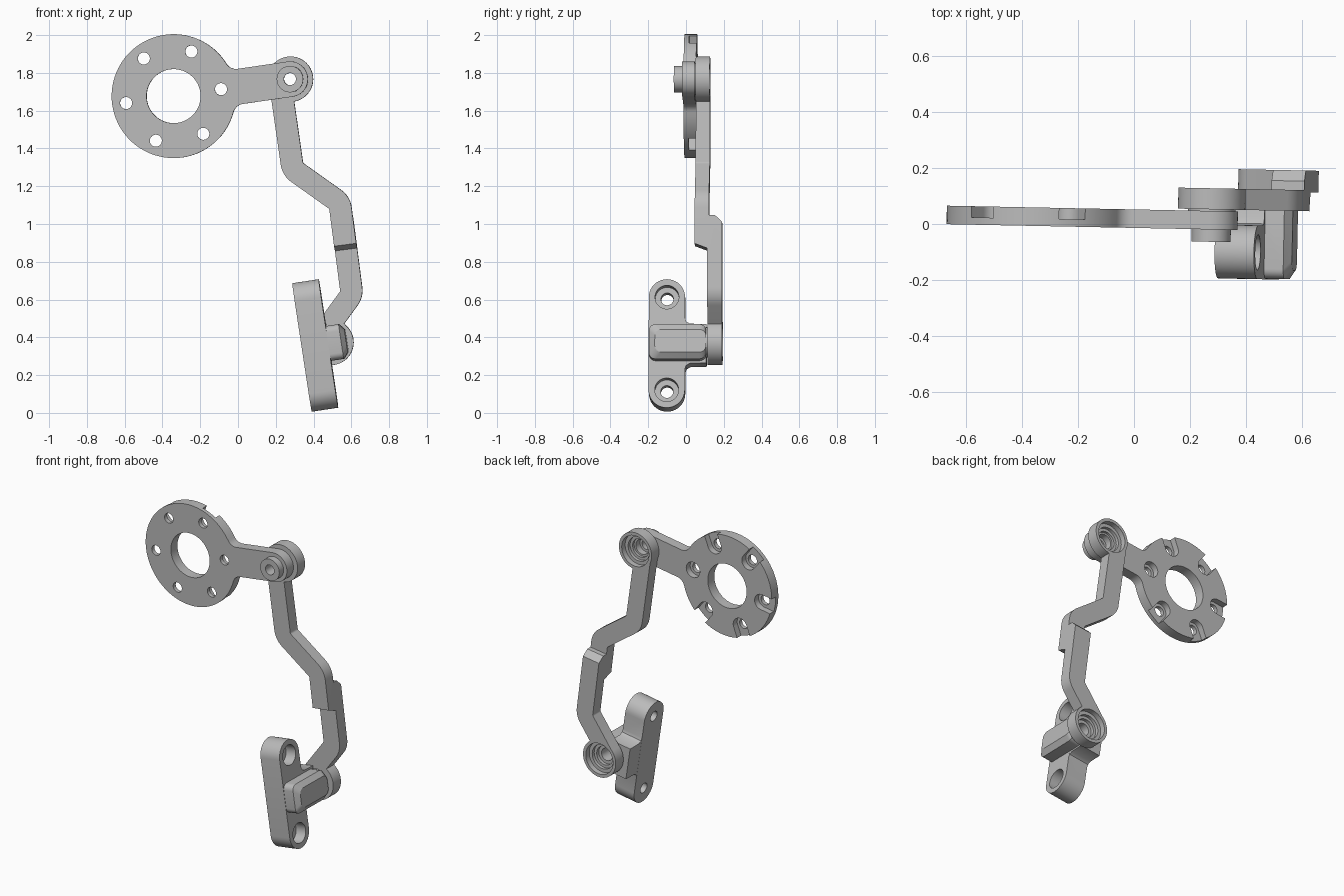
import bpy, bmesh, math
from mathutils import Matrix, Vector

if "Cube" in bpy.data.objects:
    bpy.data.objects.remove(bpy.data.objects["Cube"])

grey = bpy.data.materials.new("machined_grey")
grey.use_nodes = True
COLOR = (0.5, 0.5, 0.5, 1)
grey.diffuse_color = COLOR
grey.node_tree.nodes["Principled BSDF"].inputs["Base Color"].default_value = COLOR


def frame(u, v, w, origin):
    m = Matrix((u, v, w)).transposed().to_4x4()
    m.translation = origin
    return m


# Outlines lie in the x-z plane and are extruded along y
FRONT = frame((1, 0, 0), (0, 0, 1), (0, 1, 0), (0, 0, 0))


def solid(name, layers, space=FRONT):
    """Loft matching outlines given as (outline, depth)."""
    bm = bmesh.new()
    rings = [[bm.verts.new(space @ Vector((p[0], p[1], d))) for p in pts] for pts, d in layers]
    n = len(rings[0])
    for a, b in zip(rings, rings[1:]):
        for i in range(n):
            j = (i + 1) % n
            bm.faces.new((a[i], a[j], b[j], b[i]))
    bm.faces.new(rings[0])
    bm.faces.new(rings[-1])
    bmesh.ops.recalc_face_normals(bm, faces=bm.faces)
    mesh = bpy.data.meshes.new(name)
    bm.to_mesh(mesh)
    bm.free()
    mesh.materials.append(grey)
    ob = bpy.data.objects.new(name, mesh)
    bpy.context.collection.objects.link(ob)
    return ob


def prism(name, pts, d0, d1, space=FRONT):
    return solid(name, [(pts, d0), (pts, d1)], space)


def arc(c, r, a0, a1, n=12):
    return [(c[0] + r * math.cos(a0 + (a1 - a0) * i / n),
             c[1] + r * math.sin(a0 + (a1 - a0) * i / n)) for i in range(n + 1)]


def circle(c, r, n=48):
    return arc(c, r, 0, math.tau, n)[:-1]


def stadium(a, b, r):
    t = math.atan2(b[1] - a[1], b[0] - a[0])
    q = math.pi / 2
    return arc(b, r, t - q, t + q, 20) + arc(a, r, t + q, t + 3 * q, 20)


def rounded_rect(x0, x1, y0, y1, r):
    q = math.pi / 2
    corners = ((x1 - r, y1 - r), (x0 + r, y1 - r), (x0 + r, y0 + r), (x1 - r, y0 + r))
    return [p for i, c in enumerate(corners) for p in arc(c, r, i * q, (i + 1) * q, 6)]


def ribbon(path, half, r=0.075, n=8):
    """Constant-width strip along a path with rounded bends."""
    pts = [Vector(p) for p in path]
    left, right = [], []

    def add(p, d):
        side = Vector((-d.y, d.x)) * half
        left.append(p + side)
        right.append(p - side)

    add(pts[0], (pts[1] - pts[0]).normalized())
    for a, b, c in zip(pts, pts[1:], pts[2:]):
        d0, d1 = (b - a).normalized(), (c - b).normalized()
        turn = math.atan2(d0.x * d1.y - d0.y * d1.x, d0.dot(d1))
        s = math.copysign(1, turn)
        centre = b - d0 * r * math.tan(abs(turn) / 2) + Vector((-d0.y, d0.x)) * s * r
        for i in range(n + 1):
            d = Matrix.Rotation(turn * i / n, 2) @ d0
            add(centre + Vector((d.y, -d.x)) * s * r, d)
    add(pts[-1], (pts[-1] - pts[-2]).normalized())
    return left + right[::-1]


def combine(base, others, operation):
    for other in others:
        mod = base.modifiers.new("combine", "BOOLEAN")
        mod.object, mod.operation, mod.solver = other, operation, "EXACT"
        bpy.context.view_layer.objects.active = base
        bpy.ops.object.modifier_apply(modifier=mod.name)
        bpy.data.objects.remove(other)


# Shared pivots
UPPER, LOWER = (0.276, 1.767), (0.489, 0.373)

# Mounting disc with its arm, filleted at the junction
hub, R, h, f = (-0.341, 1.677), 0.328, 0.094, 0.06
tilt = math.atan2(UPPER[1] - hub[1], UPPER[0] - hub[0])
reach = math.dist(hub, UPPER)
fx = math.sqrt((R + f) ** 2 - (h + f) ** 2)
t = math.atan2(h + f, fx)
q = math.pi / 2
outline = (arc((0, 0), R, t, math.tau - t, 72)
           + arc((fx, -h - f), f, math.pi - t, q, 8)
           + arc((reach, 0), h, -q, q, 24)
           + arc((fx, h + f), f, -q, t - math.pi, 8))
c, s = math.cos(tilt), math.sin(tilt)
DISC = frame((c, 0, s), (-s, 0, c), (0, 1, 0), (hub[0], 0, hub[1]))
disc = prism("mounting_disc", outline, -0.014, 0.052, DISC)
combine(disc, [prism("boss", circle(UPPER, 0.07), -0.058, 0.0),
               prism("spacer", circle(UPPER, 0.085), 0.04, 0.062)], "UNION")
cuts = [prism("cut", circle((0, 0), 0.143, 64), -0.1, 0.1, DISC),
        prism("cut", circle(UPPER, 0.032), -0.1, 0.1),
        prism("cut", circle(UPPER, 0.048), 0.02, 0.1)]
for k in range(6):
    a = k * math.tau / 6
    near, far = [(d * math.cos(a), d * math.sin(a)) for d in (0.254, 0.45)]
    pocket = stadium(near, far, 0.05) if k else circle(near, 0.05)
    cuts += [prism("cut", circle(near, 0.032, 32), -0.1, 0.1, DISC),
             prism("cut", pocket, 0.012, 0.1, DISC)]
combine(disc, cuts, "DIFFERENCE")


# Cranked link: two offset layers meeting on the lower straight run
def on_run(z):
    return (0.537 + (1.113 - z) * 0.13, z)


top_path = [(0.221, 1.756), (0.288, 1.290), (0.537, 1.113)]
low_path = [(0.600, 0.628), (0.440, 0.408)]
link = solid("cranked_link", [(ribbon(top_path + [on_run(z)], 0.059), d)
                              for z, d in ((0.89, 0.058), (0.862, 0.133))])
lower = solid("lower_link", [(ribbon([on_run(z)] + low_path, 0.059), d)
                             for z, d in ((1.04, 0.125), (1.04, 0.165), (1.005, 0.203))])
combine(link, [lower, prism("eye", circle(UPPER, 0.12, 64), 0.058, 0.133),
               prism("eye", circle(LOWER, 0.12, 64), 0.125, 0.203)], "UNION")
# Stepped bores in both eyes
cuts = []
for pivot, back in ((UPPER, 0.133), (LOWER, 0.203)):
    for r, depth in ((0.1, 0.035), (0.078, 0.055), (0.06, 0.1)):
        cuts.append(prism("cut", circle(pivot, r), back - depth, back + 0.05))
combine(link, cuts, "DIFFERENCE")

# Foot bracket: outlines run along its length and y, extruded along its normal
FOOT = frame((-0.15, 0, 0.9887), (0, 1, 0), (0.9887, 0, 0.15), (0.411, 0, 0.357))
MID, HALF = -0.092, 0.071
ends = [(-0.248, MID), (0.248, MID)]
foot = prism("foot_bracket", stadium(*ends, 0.096), -HALF, HALF, FOOT)
web = [(-0.14, MID), (-0.14, 0.003), (-0.118, 0.01), (-0.106, 0.03), (-0.104, 0.117),
       (0.104, 0.117), (0.106, 0.03), (0.118, 0.01), (0.14, 0.003), (0.14, MID)]
lug = [(rounded_rect(-0.093 + i, 0.093 - i, -0.186 + i, 0.117, 0.035), d)
       for i, d in ((0, 0), (0, 0.14), (0.032, 0.166))]
combine(foot, [prism("web", web, -HALF + 0.0005, HALF - 0.0005, FOOT),
               solid("lug", lug, FOOT),
               prism("spacer", circle(LOWER, 0.08), 0.08, 0.127)], "UNION")
cuts = [prism("cut", circle(LOWER, 0.04), 0.03, 0.3)]
for e in ends:
    cuts += [prism("cut", circle(e, 0.033, 32), -0.2, 0.2, FOOT),
             prism("cut", circle(e, 0.063), 0.0, 0.2, FOOT)]
combine(foot, cuts, "DIFFERENCE")

# Slight yaw of the whole linkage, then shading
for ob in (disc, link, foot):
    ob.data.transform(Matrix.Rotation(-0.02, 4, "Z"))
    bpy.ops.object.select_all(action="DESELECT")
    ob.select_set(True)
    bpy.context.view_layer.objects.active = ob
    bpy.ops.object.shade_smooth_by_angle(angle=math.radians(30))
